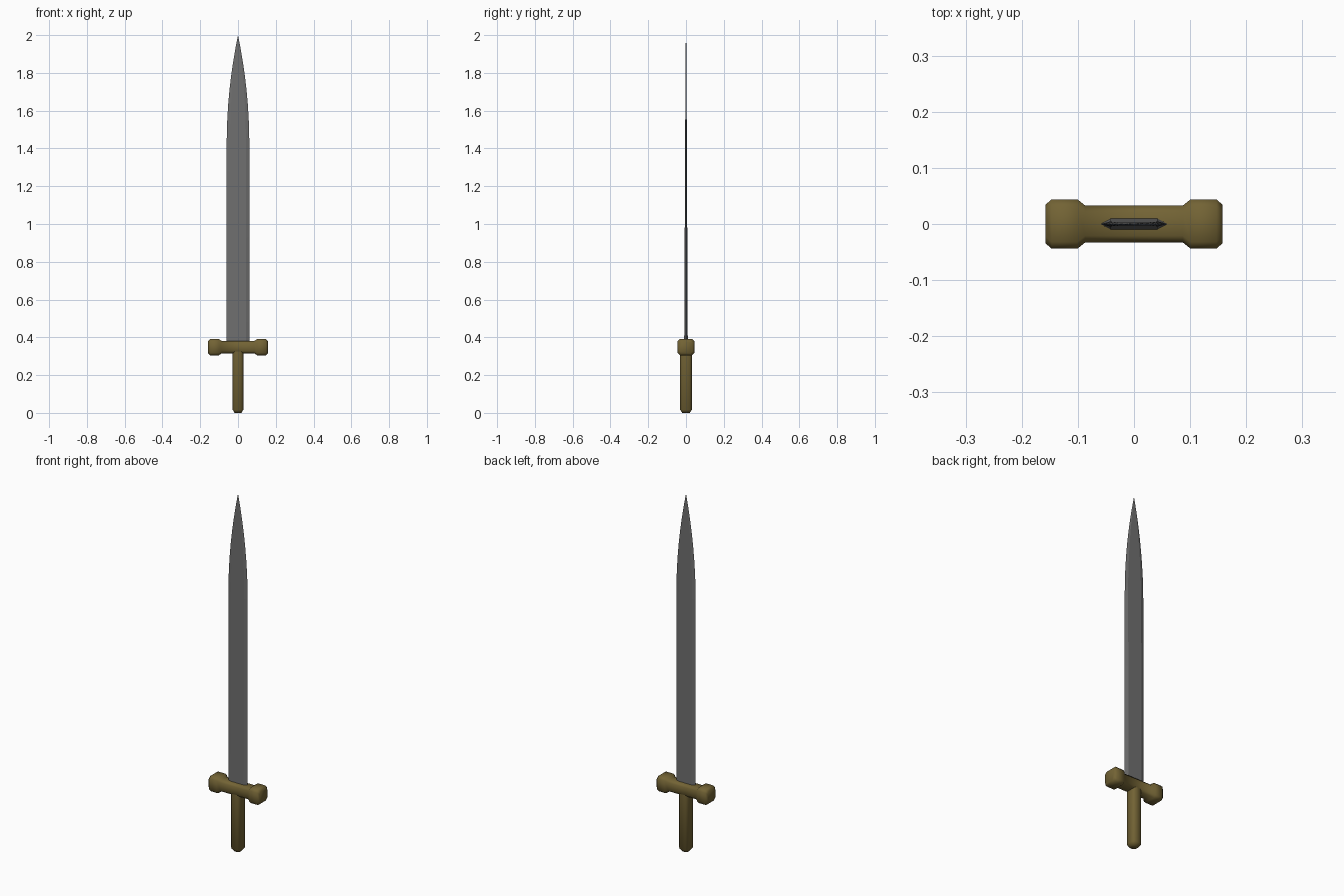
import bpy, bmesh
from mathutils import Vector

if "Cube" in bpy.data.objects:
    bpy.data.objects.remove(bpy.data.objects["Cube"])


def material(name, rgb):
    m = bpy.data.materials.new(name)
    m.diffuse_color = (*rgb, 1)
    m.use_nodes = True
    m.node_tree.nodes["Principled BSDF"].inputs["Base Color"].default_value = m.diffuse_color
    return m


def loft(name, rings, mat, tip=None, angle=0.7):
    """Skin a list of equal-length rings, capping the ends or closing to a tip."""
    bm = bmesh.new()
    loops = [[bm.verts.new(p) for p in r] for r in rings]
    n = len(loops[0])
    for a, b in zip(loops, loops[1:]):
        for i in range(n):
            j = (i + 1) % n
            bm.faces.new((a[i], a[j], b[j], b[i]))
    bm.faces.new(loops[0])
    if tip:
        t = bm.verts.new(tip)
        for i in range(n):
            bm.faces.new((loops[-1][i], loops[-1][(i + 1) % n], t))
    else:
        bm.faces.new(loops[-1])
    bmesh.ops.recalc_face_normals(bm, faces=bm.faces)
    me = bpy.data.meshes.new(name)
    bm.to_mesh(me)
    bm.free()
    me.materials.append(mat)
    ob = bpy.data.objects.new(name, me)
    bpy.context.collection.objects.link(ob)
    bpy.context.view_layer.objects.active = ob
    ob.select_set(True)
    bpy.ops.object.shade_smooth_by_angle(angle=angle)
    ob.select_set(False)
    return ob


def octagon(a, b, c):
    """Rectangle of half sizes a, b with corners cut by c."""
    return [(a, -b + c), (a, b - c), (a - c, b), (-a + c, b),
            (-a, b - c), (-a, -b + c), (-a + c, -b), (a - c, -b)]


brass = material("brass", (0.17, 0.125, 0.035))
steel = material("steel", (0.16, 0.16, 0.16))

# Grip: chamfered bar with a tapered foot
grip = [(0.0, 0.018, 0.020), (0.016, 0.028, 0.031), (0.33, 0.028, 0.031)]
loft("grip", [[(x, y, z) for x, y in octagon(a, b, 0.011)] for z, a, b in grip],
     brass, angle=0.9)

# Crossguard: slim bar with a thick block at each end
half = [(0.087, 0.033, 0.033), (0.101, 0.044, 0.043),
        (0.147, 0.044, 0.043), (0.158, 0.034, 0.033)]
guard = [(-x, a, b) for x, a, b in reversed(half)] + half
loft("crossguard", [[(x, y, 0.348 + z) for y, z in octagon(a, b, 0.012)]
                    for x, a, b in guard], brass, angle=0.9)

# Blade: six-sided section, thinning upward and curving in to a point
levels = [0.36, 1.42] + [1.42 + 0.58 * i / 8 for i in range(1, 8)]
rings = []
for z in levels:
    t = max(0, (z - 1.42) / 0.58)
    w = 0.06 * (1 - t * t)
    h = 0.0095 * (1 - 0.8 * (z - 0.36) / 1.64)
    f = w * 0.7
    rings.append([Vector(p) for p in ((w, 0, z), (f, h, z), (-f, h, z),
                                      (-w, 0, z), (-f, -h, z), (f, -h, z))])
loft("blade", rings, steel, tip=(0, 0, 2.0), angle=0.15)
